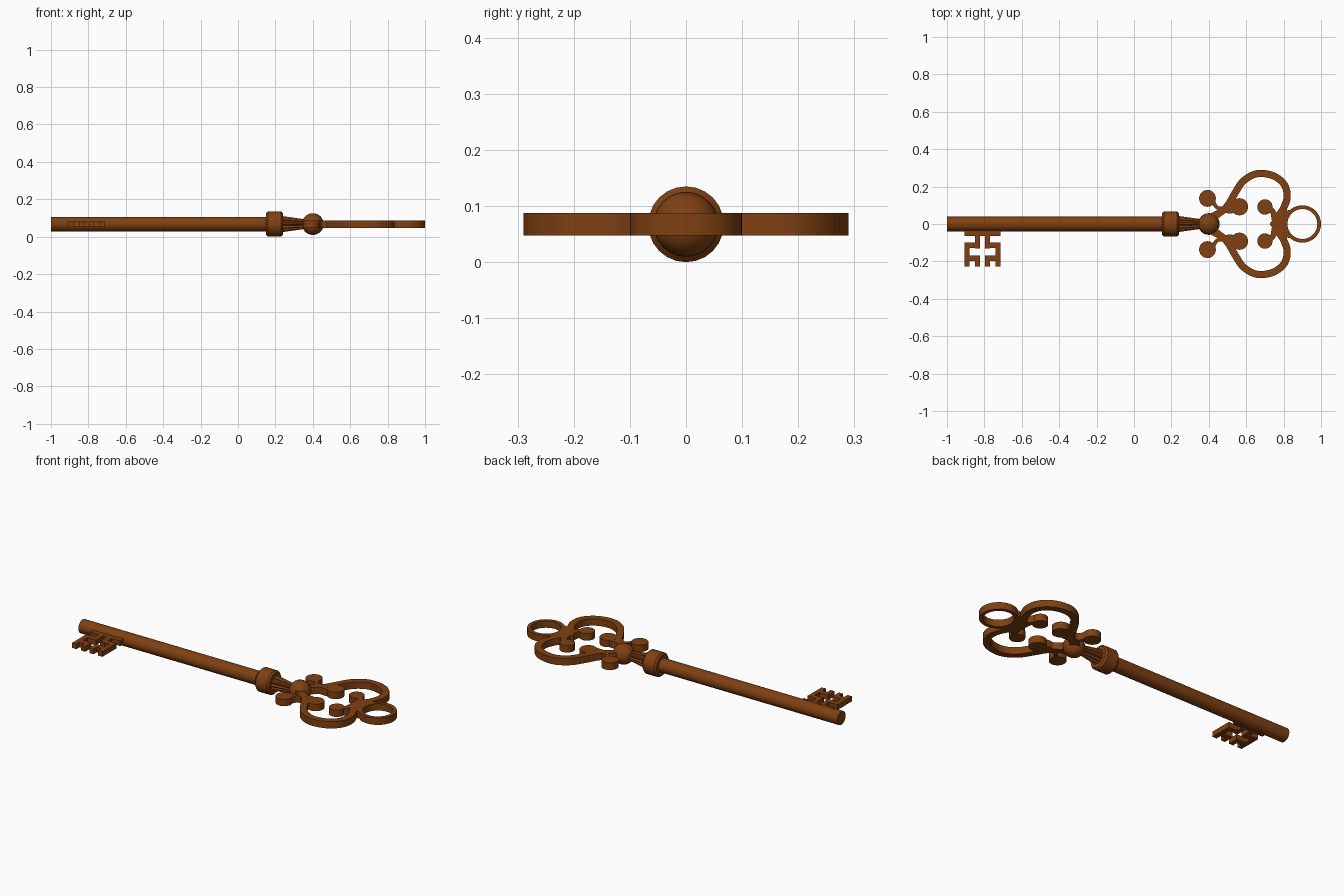
import bpy, bmesh, math
from mathutils import Vector

if "Cube" in bpy.data.objects:
    bpy.data.objects.remove(bpy.data.objects["Cube"])

ZC = 0.0675
brown = bpy.data.materials.new("aged brown")
brown.diffuse_color = (0.215, 0.052, 0.006, 1)
brown.use_nodes = True
brown.node_tree.nodes["Principled BSDF"].inputs["Base Color"].default_value = brown.diffuse_color


def finish(name, bm, smooth=True):
    bmesh.ops.recalc_face_normals(bm, faces=bm.faces)
    me = bpy.data.meshes.new(name)
    bm.to_mesh(me)
    bm.free()
    ob = bpy.data.objects.new(name, me)
    bpy.context.collection.objects.link(ob)
    me.materials.append(brown)
    if smooth:
        bpy.ops.object.select_all(action='DESELECT')
        ob.select_set(True)
        bpy.context.view_layer.objects.active = ob
        bpy.ops.object.shade_smooth_by_angle(angle=math.radians(35))
    return ob


def turned(name, profile, n=20, flute=0.0):
    """Solid turned round the key's long axis from (x, radius) points."""
    bm = bmesh.new()
    rings = []
    for x, r in profile:
        ring = []
        for i in range(n):
            a = math.tau * i / n
            k = r * (1 - flute * (i % 2))
            ring.append(bm.verts.new((x, k * math.cos(a), ZC + k * math.sin(a))))
        rings.append(ring)
    for a, b in zip(rings, rings[1:]):
        for i in range(n):
            j = (i + 1) % n
            bm.faces.new((a[i], a[j], b[j], b[i]))
    bm.faces.new(rings[0])
    bm.faces.new(rings[-1])
    return finish(name, bm)


def prism(bm, outline, half):
    """Flat plate from an outline, centred on the key's mid plane."""
    lo = [bm.verts.new((x, y, ZC - half)) for x, y in outline]
    hi = [bm.verts.new((x, y, ZC + half)) for x, y in outline]
    bm.faces.new(lo)
    bm.faces.new(hi)
    for i in range(len(lo)):
        j = (i + 1) % len(lo)
        bm.faces.new((lo[i], lo[j], hi[j], hi[i]))


def smooth_path(pts, steps=6):
    p = [Vector(q) for q in pts]
    p = [2 * p[0] - p[1]] + p + [2 * p[-1] - p[-2]]
    out = []
    for a, b, c, d in zip(p, p[1:], p[2:], p[3:]):
        for s in range(steps):
            t = s / steps
            out.append(0.5 * (2 * b + (c - a) * t + (2 * a - 5 * b + 4 * c - d) * t * t
                              + (3 * b - a - 3 * c + d) * t ** 3))
    return out + [p[-2]]


def strand(bm, pts, width):
    path = smooth_path(pts)
    left, right = [], []
    for i, c in enumerate(path):
        t = (path[min(i + 1, len(path) - 1)] - path[max(i - 1, 0)]).normalized()
        n = Vector((-t.y, t.x)) * width / 2
        left.append(c + n)
        right.append(c - n)
    prism(bm, [tuple(v) for v in left + right[::-1]], 0.02)


def disc(bm, x, y, r, n=24):
    prism(bm, [(x + r * math.cos(math.tau * i / n), y + r * math.sin(math.tau * i / n))
               for i in range(n)], 0.02)


# Shaft, collar, fluted neck and ball
turned("shaft", [(-1, 0.039), (0.17, 0.039)], 24)
turned("collar", [(0.15, 0.058), (0.16, 0.0675), (0.23, 0.0675), (0.24, 0.058)], 24)
turned("fluted_neck", [(0.23, 0.044), (0.37, 0.024)], 24, 0.2)
turned("ball", [(0.4 - 0.058 * math.cos(math.pi * i / 16),
                 max(0.058 * math.sin(math.pi * i / 16), 0.0005)) for i in range(17)], 24)

# Scrolled bow: one half, mirrored across the key
bm = bmesh.new()
strand(bm, [(0.40, 0.03), (0.47, 0.068), (0.505, 0.105), (0.54, 0.165), (0.58, 0.225),
            (0.635, 0.262), (0.69, 0.27), (0.755, 0.253), (0.805, 0.208), (0.819, 0.145),
            (0.80, 0.085), (0.775, 0.045), (0.765, 0.0)], 0.038)
strand(bm, [(0.425, 0.14), (0.428, 0.11), (0.45, 0.085), (0.485, 0.085)], 0.02)
strand(bm, [(0.545, 0.075), (0.515, 0.07), (0.48, 0.07), (0.43, 0.03)], 0.028)
strand(bm, [(0.725, 0.085), (0.745, 0.06), (0.75, 0.03), (0.76, 0.0)], 0.03)
disc(bm, 0.393, 0.137, 0.045)
disc(bm, 0.564, 0.092, 0.046)
disc(bm, 0.70, 0.091, 0.041)
prism(bm, [(0.725, 0), (0.76, 0.05), (0.80, 0.07), (0.835, 0.075), (0.82, 0.03), (0.815, 0)], 0.02)
bow = finish("scrolled_bow", bm)
mirror = bow.modifiers.new("mirror", 'MIRROR')
mirror.use_axis = (False, True, False)
mirror.use_clip = False

# Hanging ring
bm = bmesh.new()
n = 40
rows = []
for i in range(n):
    a = math.tau * i / n
    rows.append([bm.verts.new((0.9 + r * math.cos(a), r * math.sin(a), ZC + z))
                 for r, z in ((0.1, -0.02), (0.1, 0.02), (0.08, 0.02), (0.08, -0.02))])
for i in range(n):
    a, b = rows[i], rows[(i + 1) % n]
    for k in range(4):
        m = (k + 1) % 4
        bm.faces.new((a[k], a[m], b[m], b[k]))
finish("hanging_ring", bm)

# Bit: bars given as near/far distance from its middle, then y range
bm = bmesh.new()
for sx in (-1, 1):
    for a, b, y0, y1 in ((0, 0.097, -0.064, -0.03), (0.014, 0.04, -0.13, -0.06),
                         (0.014, 0.097, -0.128, -0.098), (0.07, 0.097, -0.228, -0.1),
                         (0.014, 0.097, -0.198, -0.168), (0.014, 0.04, -0.228, -0.17)):
        prism(bm, [(-0.81 + sx * a, y0), (-0.81 + sx * b, y0),
                   (-0.81 + sx * b, y1), (-0.81 + sx * a, y1)], 0.015)
finish("key_bit", bm, False)
